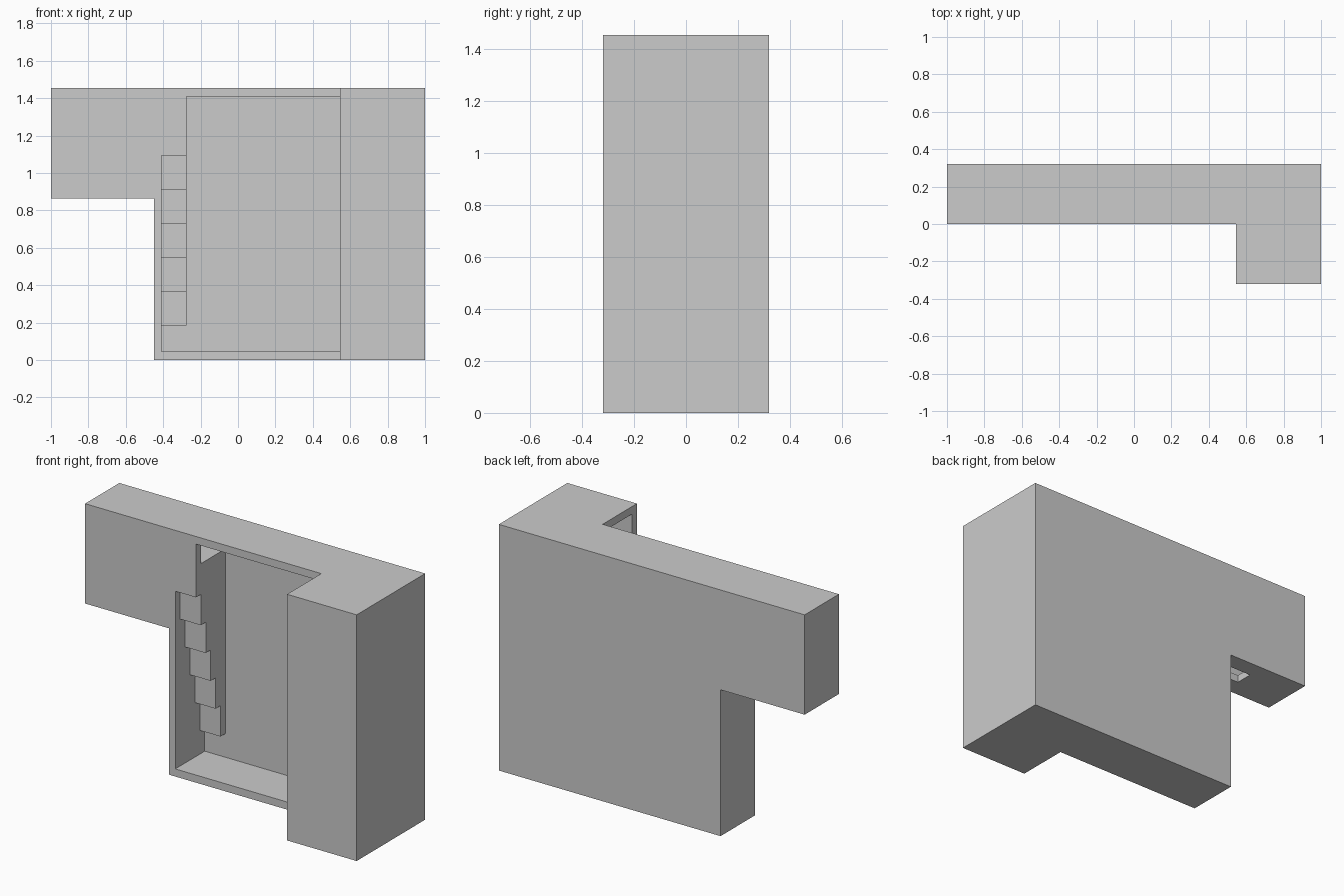
import bpy, bmesh
from mathutils import Vector

if "Cube" in bpy.data.objects:
    bpy.data.objects.remove(bpy.data.objects["Cube"])

H, T = 1.455, 0.045          # overall height, wall thickness
BACK = 0.32 - T              # inner face of the back wall


def prism(name, pts, direction):
    """Extrude a closed planar outline along a vector."""
    bm = bmesh.new()
    face = bm.faces.new([bm.verts.new(p) for p in pts])
    ext = bmesh.ops.extrude_face_region(bm, geom=[face])
    moved = [g for g in ext["geom"] if isinstance(g, bmesh.types.BMVert)]
    bmesh.ops.translate(bm, verts=moved, vec=Vector(direction))
    bmesh.ops.recalc_face_normals(bm, faces=bm.faces)
    me = bpy.data.meshes.new(name)
    bm.to_mesh(me)
    bm.free()
    ob = bpy.data.objects.new(name, me)
    bpy.context.collection.objects.link(ob)
    return ob


def box(name, x0, x1, y0, y1, z0, z1):
    return prism(name, [(x0, y0, z0), (x1, y0, z0), (x1, y1, z0), (x0, y1, z0)],
                 (0, 0, z1 - z0))


def cut(target, cutter):
    cutter.hide_render = True
    mod = target.modifiers.new("cut", 'BOOLEAN')
    mod.operation, mod.solver, mod.object = 'DIFFERENCE', 'EXACT', cutter
    bpy.context.view_layer.objects.active = target
    bpy.ops.object.modifier_apply(modifier=mod.name)
    bpy.data.objects.remove(cutter)


# Outer shell: L-shaped plan
plan = [(-1, 0), (0.545, 0), (0.545, -0.32), (1, -0.32), (1, 0.32), (-1, 0.32)]
shell = prism("shell", [(x, y, 0) for x, y in plan], (0, 0, H))

# Space under the overhang
cut(shell, box("under_overhang", -1.1, -0.45, -0.5, 0.5, -0.1, 0.865))

# Front opening with the lower notch beside the stair
opening = [(-0.41, T), (0.6, T), (0.6, H - T), (-0.275, H - T), (-0.275, 1.095), (-0.41, 1.095)]
cut(shell, prism("front_opening", [(x, -0.1, z) for x, z in opening], (0, BACK + 0.1, 0)))

# Hollow right block, open towards the left
cut(shell, box("right_room", 0.5, 0.955, -BACK, BACK, T, H - T))

# Hollow overhang and the hole in its floor
cut(shell, box("left_room", -0.955, -0.2, T, BACK, 0.91, H - T))
cut(shell, box("floor_hole", -0.68, -0.52, 0.108, 0.215, 0.8, 1.0))

# Stepped underside of the stair block
rise, run = 0.182, BACK / 6
profile = [(BACK, 1.277), (run, 1.277)]
for i in range(5):
    z = 1.095 - rise * (i + 1)
    if i:
        profile.append((run * (i + 1), z + rise))
    profile.append((run * (i + 1), z))
profile.append((BACK, 0.185))
prism("stair_block", [(-0.41, y, z) for y, z in profile], (0.135, 0, 0))
